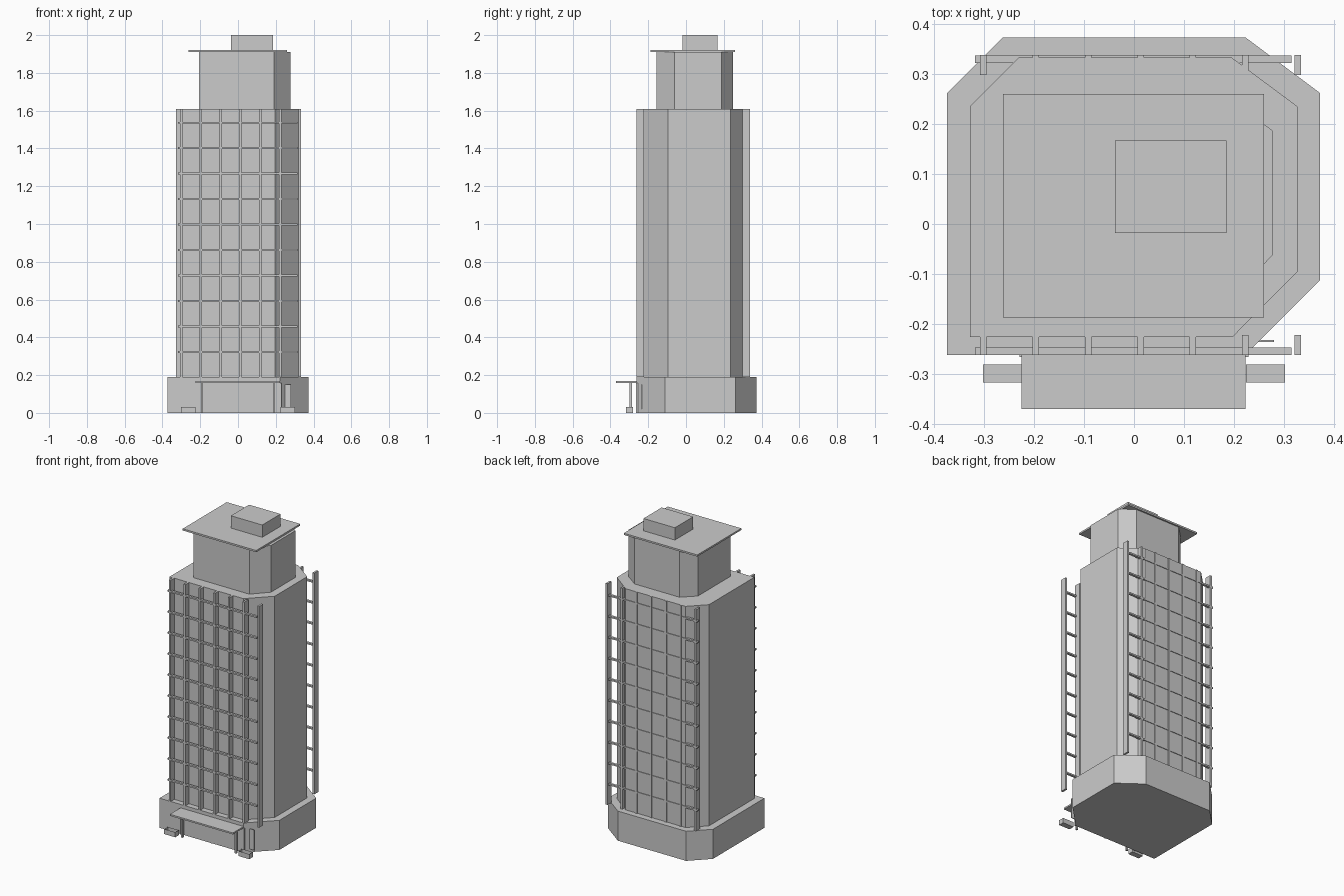
import bpy, bmesh

if "Cube" in bpy.data.objects:
    bpy.data.objects.remove(bpy.data.objects["Cube"])


def finish(name, bm):
    bmesh.ops.recalc_face_normals(bm, faces=bm.faces[:])
    me = bpy.data.meshes.new(name)
    bm.to_mesh(me)
    bm.free()
    ob = bpy.data.objects.new(name, me)
    bpy.context.collection.objects.link(ob)
    return ob


def add_prism(bm, outline, z0, z1):
    low = [bm.verts.new((x, y, z0)) for x, y in outline]
    top = [bm.verts.new((x, y, z1)) for x, y in outline]
    bm.faces.new(low[::-1])
    cap = bm.faces.new(top)
    n = len(outline)
    for i in range(n):
        j = (i + 1) % n
        bm.faces.new((low[i], low[j], top[j], top[i]))
    return cap


def add_box(bm, x0, x1, y0, y1, z0, z1):
    return add_prism(bm, [(x0, y0), (x1, y0), (x1, y1), (x0, y1)], z0, z1)


def prism(name, outline, z0, z1):
    bm = bmesh.new()
    add_prism(bm, outline, z0, z1)
    return finish(name, bm)


def box(name, *dims):
    bm = bmesh.new()
    add_box(bm, *dims)
    return finish(name, bm)


# Stacked building volumes, square at front left and chamfered elsewhere
prism("base", [(-.374, -.262), (.222, -.262), (.372, -.112), (.372, .262),
               (.223, .373), (-.262, .373), (-.374, .261)], 0, .19)
prism("tower", [(-.328, -.226), (.197, -.226), (.327, -.095), (.327, .235),
                (.195, .333), (-.23, .333), (-.328, .235)], .19, 1.61)
prism("penthouse", [(-.207, -.156), (.19, -.156), (.277, -.062), (.277, .187),
                    (.19, .25), (-.13, .25), (-.207, .175)], 1.61, 1.91)
box("roof_slab", -.262, .26, -.187, .26, 1.91, 1.921)
box("roof_plant_room", -.038, .185, -.018, .167, 1.921, 2.0)

# Facade grids on front and back
for side, y0, bar_y in (("front", -.262, -.262), ("back", .298, .322)):
    bm = bmesh.new()
    for i in range(7):
        x = -.301 + i * .1047
        add_box(bm, x - .0065, x + .0065, y0, y0 + .04, .19, 1.61)
    finish(side + "_mullions", bm)
    bm = bmesh.new()
    for i in range(10):
        z = .323 + i * .1348
        add_box(bm, -.318, .315, bar_y, bar_y + .015, z - .005, z + .005)
    finish(side + "_floor_bars", bm)

# Entrance canopy, posts and door frame
box("canopy", -.225, .223, -.37, -.255, .158, .168)
bm = bmesh.new()
for x in (-.19, .19):
    add_box(bm, x - .006, x + .006, -.298, -.286, 0, .158)
finish("canopy_posts", bm)
bm = bmesh.new()
for x in (-.225, 0, .225):
    add_box(bm, x - .004, x + .004, -.266, -.255, 0, .158)
finish("door_frame", bm)
box("wall_plate", .247, .28, -.236, -.232, .02, .15)

# Open planters either side of the entrance
for side, x0 in (("left", -.302), ("right", .224)):
    bm = bmesh.new()
    cap = add_box(bm, x0, x0 + .078, -.317, -.281, 0, .032)
    bmesh.ops.inset_region(bm, faces=[cap], thickness=.004)
    inner = bmesh.ops.extrude_discrete_faces(bm, faces=[cap])["faces"][0]
    bmesh.ops.translate(bm, verts=inner.verts[:], vec=(0, 0, -.024))
    finish(side + "_planter", bm)
